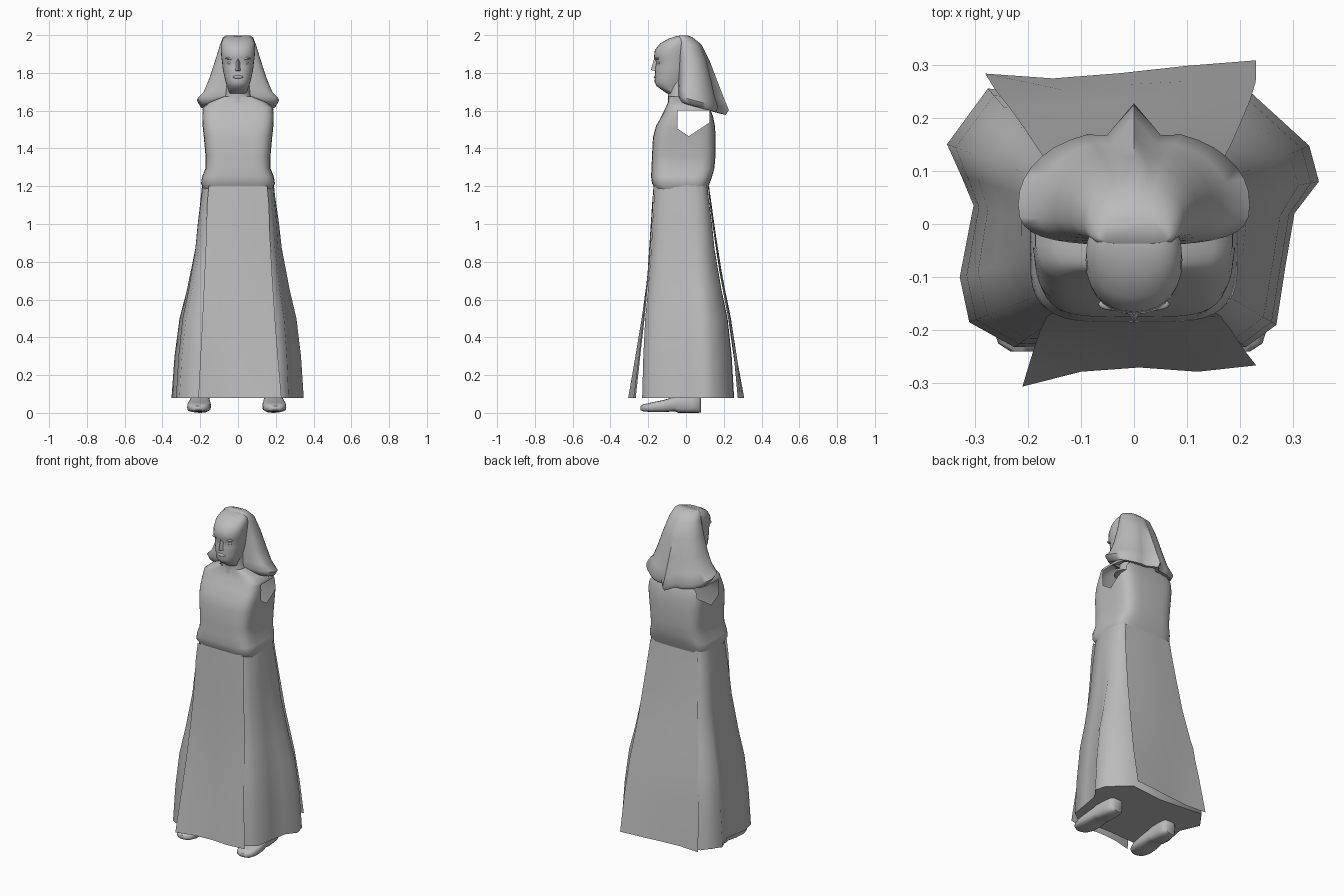
import bpy
import bmesh
from math import sin, cos, pi, radians, copysign

cube = bpy.data.objects.get("Cube")
if cube:
    bpy.data.objects.remove(cube, do_unlink=True)

grey = bpy.data.materials.new("plain grey")
grey.use_nodes = True
grey.diffuse_color = (0.5, 0.5, 0.5, 1)
grey.node_tree.nodes["Principled BSDF"].inputs["Base Color"].default_value = (0.5, 0.5, 0.5, 1)


def finish(name, bm, angle=40, recalc=True):
    if recalc:
        bmesh.ops.recalc_face_normals(bm, faces=bm.faces)
    mesh = bpy.data.meshes.new(name)
    bm.to_mesh(mesh)
    bm.free()
    mesh.materials.append(grey)
    ob = bpy.data.objects.new(name, mesh)
    bpy.context.collection.objects.link(ob)
    bpy.ops.object.select_all(action='DESELECT')
    ob.select_set(True)
    bpy.context.view_layer.objects.active = ob
    bpy.ops.object.shade_smooth_by_angle(angle=radians(angle))


def loft(rings, closed=True, caps=(True, True)):
    """Skin a list of point rings; open strips when closed is False."""
    bm = bmesh.new()
    rows = [[bm.verts.new(p) for p in ring] for ring in rings]
    n = len(rows[0])
    for a, b in zip(rows, rows[1:]):
        for i in range(n if closed else n - 1):
            j = (i + 1) % n
            bm.faces.new((a[i], a[j], b[j], b[i]))
    if caps[0]:
        bm.faces.new(rows[0][::-1])
    if caps[1]:
        bm.faces.new(rows[-1])
    return bm


def oval(rx, lo, hi, power=2.0, n=28):
    """Rounded-box outline, as (across, along) pairs."""
    pts = []
    for i in range(n):
        a = 2 * pi * i / n
        c, s = cos(a), sin(a)
        pts.append((rx * copysign(abs(c) ** (2 / power), c),
                    (lo + hi) / 2 + (hi - lo) / 2 * copysign(abs(s) ** (2 / power), s)))
    return pts


def body(profile, power, n=28):
    return [[(x, y, z) for x, y in oval(rx, lo, hi, power, n)] for z, rx, lo, hi in profile]


def blob(name, centre, size):
    bm = bmesh.new()
    bmesh.ops.create_uvsphere(bm, u_segments=12, v_segments=8, radius=1)
    for v in bm.verts:
        v.co = [c + s * k for c, s, k in zip(centre, size, v.co)]
    finish(name, bm)


# Skirt: blends from a waist outline to a wider, slightly uneven hem
waist = [(0, -.165), (.13, -.165), (.167, -.13), (.185, -.06), (.19, 0),
         (.187, .05), (.175, .085), (.15, .11), (0, .112)]
waist += [(-x, y) for x, y in waist[-2:0:-1]]
hem = [(0, -.222), (.21, -.232), (.268, -.19), (.285, -.08), (.302, .02),
       (.348, .08), (.33, .147), (.215, .252), (0, .23),
       (-.275, .255), (-.352, .15), (-.325, .09), (-.302, .035),
       (-.328, -.1), (-.31, -.185), (-.225, -.232)]
skirt = []
for z, t in [(.08, 1), (.3, .91), (.5, .76), (.65, .54), (.87, .28), (1.0, .19), (1.1, .1), (1.21, 0)]:
    skirt.append([(a[0] + (b[0] - a[0]) * t, a[1] + (b[1] - a[1]) * t, z)
                  for a, b in zip(waist, hem)])
finish("skirt", loft(skirt), 62)


# Loose cloth panels hanging over the front and back of the skirt
def panel(name, rows, hem_wave, side, lean):
    rings = []
    for z, half, y, bow in rows:
        drop = max(0, (1.17 - z) / 1.09) ** 2
        line = []
        for k, wave in zip((-1, -.5, 0, .5, 1), hem_wave):
            line.append((half * k + lean * drop, side * (y - bow * k * k + wave * drop), z))
        rings.append(line[::side])
    finish(name, loft(rings, False, (False, False)), 40, False)


panel("front_panel",
      [(.08, .22, .278, 0), (.3, .205, .25, 0), (.5, .192, .228, .004), (.75, .178, .204, .008),
       (.95, .168, .19, .008), (1.1, .164, .18, .006), (1.2, .155, .172, .004)],
      (.028, 0, -.008, 0, -.012), -1, .01)
panel("back_panel",
      [(.08, .255, .288, 0), (.3, .245, .265, .01), (.5, .228, .237, .012), (.75, .2, .189, .012),
       (.95, .183, .157, .01), (1.1, .17, .136, .01), (1.2, .16, .122, .006)],
      (-.005, -.014, -.004, .01, .02), 1, -.025)

# Tunic: hollow shell, pinched just above the waist
tunic = loft(body([
    (1.185, .182, -.162, .114), (1.215, .196, -.18, .125), (1.25, .19, -.185, .138),
    (1.295, .172, -.183, .15), (1.36, .172, -.18, .156), (1.46, .181, -.175, .157),
    (1.52, .188, -.158, .153), (1.57, .19, -.13, .143), (1.615, .186, -.108, .125),
    (1.645, .15, -.095, .1), (1.675, .075, -.092, .06)], 4.4, 40), caps=(False, False))

# Armholes: each side is sliced along the opening's edges, as (y, z, normal y, normal z)
edges = [(-.045, 1.53, 1, 0), (.01, 1.468, .55, .83), (.02, 1.468, -.55, .83),
         (.125, 1.56, -1, 0), (.05, 1.6, 0, -1)]
for y, z, ny, nz in edges:
    faces = [f for f in tunic.faces if abs(f.calc_center_median().x) > .13]
    geom = faces + list({e for f in faces for e in f.edges}) + list({v for f in faces for v in f.verts})
    bmesh.ops.bisect_plane(tunic, geom=geom, plane_co=(0, y, z), plane_no=(0, ny, nz))
holes = []
for f in tunic.faces:
    c = f.calc_center_median()
    if abs(c.x) > .13 and all((c.y - y) * ny + (c.z - z) * nz > 0 for y, z, ny, nz in edges):
        holes.append(f)
bmesh.ops.delete(tunic, geom=holes, context='FACES')
finish("tunic", tunic, 45)

# Neck and head
finish("neck", loft(body([(1.62, .1, -.1, .04), (1.66, .075, -.094, .035), (1.69, .064, -.095, .03),
                          (1.76, .06, -.1, .03)], 2.2)))
finish("head", loft(body([
    (1.69, .046, -.1, -.02), (1.715, .052, -.135, -.02), (1.73, .058, -.156, -.01),
    (1.75, .065, -.166, 0), (1.775, .071, -.165, .01), (1.8, .077, -.163, .02),
    (1.83, .082, -.163, .02), (1.855, .084, -.156, .02), (1.88, .088, -.17, .02),
    (1.92, .091, -.165, .03), (1.955, .09, -.138, .03), (1.98, .08, -.095, .02),
    (1.995, .06, -.05, 0)], 2.2)), 60)

# Facial features
nose = loft([[(-.02, -.152, 1.808), (.02, -.152, 1.808), (0, -.186, 1.815)],
             [(-.009, -.15, 1.878), (.009, -.15, 1.878), (0, -.168, 1.878)]])
finish("nose", nose, 60)
blob("lips", (0, -.16, 1.778), (.027, .011, .009))
for side, label in ((1, "left"), (-1, "right")):
    blob(label + "_eye", (side * .04, -.141, 1.853), (.016, .009, .008))
    blob(label + "_brow", (side * .04, -.151, 1.877), (.027, .012, .007))

# Hood: flares to the shoulders, rolls under, with a pinched fold down the back
hood = []
for z, rx, lo, hi, fold, slope in [
        (1.998, .065, -.035, .01, 0, 0), (1.988, .08, -.042, .035, 0, 0),
        (1.95, .095, -.042, .078, .004, 0), (1.87, .12, -.04, .112, .012, .02),
        (1.78, .15, -.04, .138, .025, .08), (1.71, .182, -.042, .16, .042, .2),
        (1.675, .218, -.04, .177, .05, .28), (1.645, .2, -.032, .168, .042, .28),
        (1.643, .175, -.015, .145, .03, .28)]:
    ring = []
    mid, reach = (lo + hi) / 2, (hi - lo) / 2
    for x, y in oval(rx, lo, hi, 2.4, 36):
        back = y > mid
        y -= .15 * rx * (1 - ((y - mid) / reach) ** 2)
        # fold ridge with a shallow dip on either side
        if back and abs(x) < .005:
            y += fold
        elif back and abs(x) < .35 * rx:
            y -= fold * .15
        ring.append((x, y, z - slope * (y + .03)))
    hood.append(ring)
finish("hood", loft(hood, caps=(True, False)), 60)

# Shoes with a flat sole and low heel
for side, label in ((1, "left"), (-1, "right")):
    shoe = []
    for y, half, low, high in [
            (-.24, .022, .014, .036), (-.225, .046, .008, .046), (-.18, .062, .004, .056),
            (-.12, .063, .004, .068), (-.06, .056, .008, .085), (-.04, .054, 0, .095),
            (.03, .05, 0, .1), (.065, .045, 0, .1), (.08, .03, .003, .095)]:
        centre = side * (.196 - .04 * (y + .06)) - .007
        shoe.append([(centre + x, y, z) for x, z in oval(half, low, high, 3.2, 16)])
    finish(label + "_shoe", loft(shoe), 50)
    finish(label + "_ankle", loft([[(side * .19 - .007 + x, y, z) for x, y in oval(.04, -.03, .07, 2, 16)]
                                   for z in (.07, .12)]))
